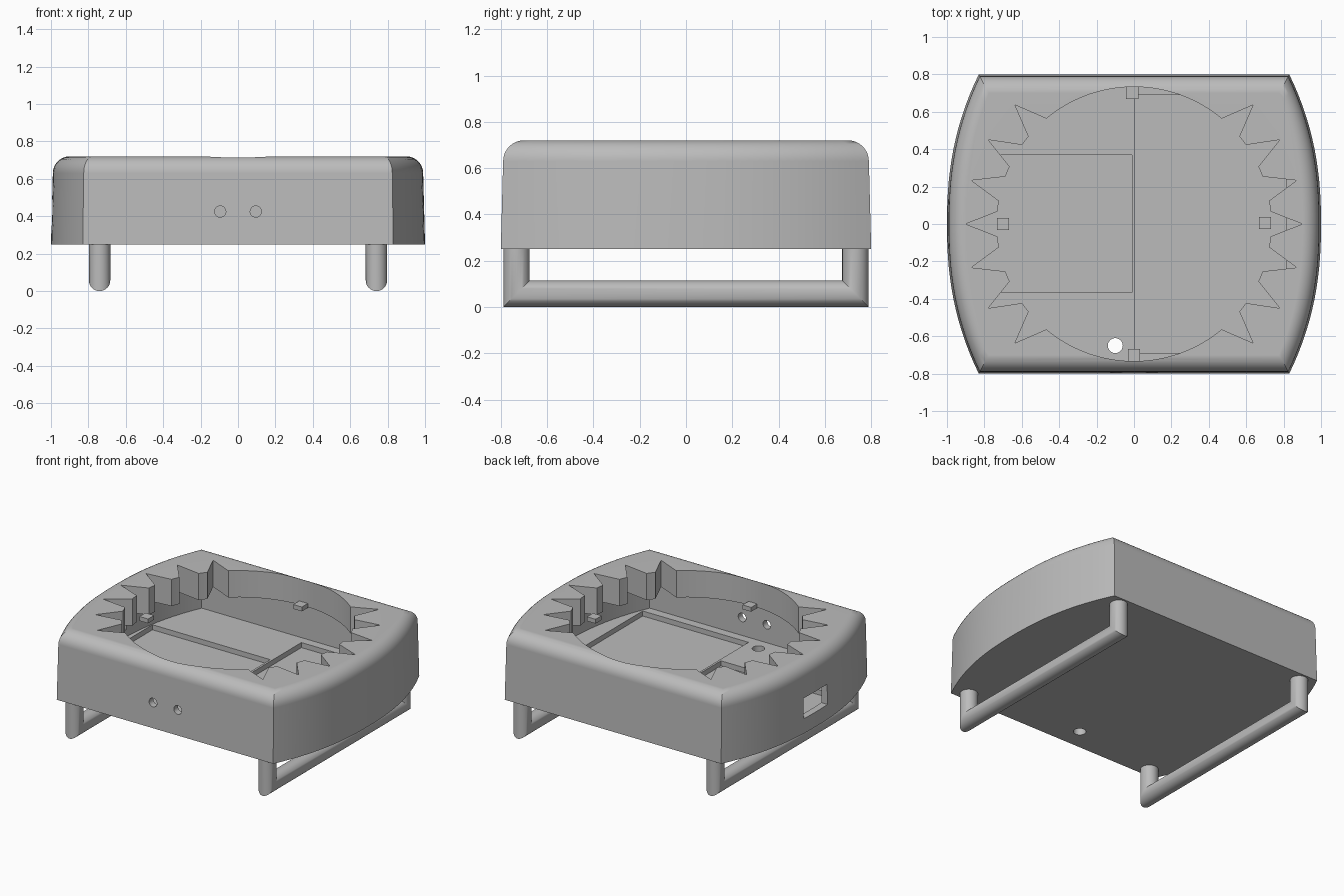
import bpy, bmesh
from math import sin, cos, pi, radians
from mathutils import Matrix, Vector

if "Cube" in bpy.data.objects:
    bpy.data.objects.remove(bpy.data.objects["Cube"])

grey = bpy.data.materials.new("plain_grey")
grey.use_nodes = True
grey.diffuse_color = (0.5, 0.5, 0.5, 1)
grey.node_tree.nodes["Principled BSDF"].inputs["Base Color"].default_value = (0.5, 0.5, 0.5, 1)


def finish(bm, name):
    bmesh.ops.recalc_face_normals(bm, faces=bm.faces)
    mesh = bpy.data.meshes.new(name)
    bm.to_mesh(mesh)
    bm.free()
    mesh.materials.append(grey)
    obj = bpy.data.objects.new(name, mesh)
    bpy.context.collection.objects.link(obj)
    return obj


def activate(obj):
    bpy.ops.object.select_all(action='DESELECT')
    obj.select_set(True)
    bpy.context.view_layer.objects.active = obj


def loft(rings, name):
    """Skin a stack of equal closed rings and cap both ends."""
    bm = bmesh.new()
    rows = [[bm.verts.new(p) for p in ring] for ring in rings]
    n = len(rows[0])
    for a, b in zip(rows, rows[1:]):
        for i in range(n):
            j = (i + 1) % n
            bm.faces.new((a[i], a[j], b[j], b[i]))
    bm.faces.new(rows[0][::-1])
    bm.faces.new(rows[-1])
    return finish(bm, name)


def outline(inset, z, steps=28):
    """Flat front and back, bowed sides."""
    half = 0.8 - inset
    side = []
    for i in range(steps + 1):
        y = half * (2 * i / steps - 1)
        side.append((1 - inset - 0.17 * (abs(y) / 0.8) ** 2.3, y, z))
    return side + [(-x, -y, z) for x, y, z in side]


def box(x0, x1, y0, y1, z0, z1, name="box_cutter"):
    bm = bmesh.new()
    bmesh.ops.create_cube(bm, size=1)
    for v in bm.verts:
        v.co = Vector(((x0 + x1) / 2 + v.co.x * (x1 - x0),
                       (y0 + y1) / 2 + v.co.y * (y1 - y0),
                       (z0 + z1) / 2 + v.co.z * (z1 - z0)))
    return finish(bm, name)


def cylinder(radius, depth, centre, segments, axis='Z'):
    bm = bmesh.new()
    turn = Matrix.Rotation(pi / 2, 4, 'X') if axis == 'Y' else Matrix()
    bmesh.ops.create_cone(bm, cap_ends=True, segments=segments, radius1=radius,
                          radius2=radius, depth=depth,
                          matrix=Matrix.Translation(centre) @ turn)
    return finish(bm, "round_cutter")


def spike(angle):
    """Triangular prism pointing away from the opening."""
    c, s = cos(angle), sin(angle)
    flat = [(0.727, -0.068), (0.9, 0), (0.727, 0.068)]
    return loft([[(c * r - s * t, s * r + c * t, z) for r, t in flat]
                 for z in (0.48, 0.9)], "spike_cutter")


# Body shell with rounded upper edge
R = 0.09
profile = [(0, 0.25), (0.01, 0.72 - R)]
profile += [(0.01 + R * (1 - cos(a)), 0.72 - R + R * sin(a))
            for a in (radians(90 * i / 8) for i in range(1, 9))]
body = loft([outline(d, z) for d, z in profile], "body")

# Cavity, round opening, floor pockets, port and holes
cutters = [
    loft([outline(0.05, 0.30), outline(0.05, 0.535)], "cavity_cutter"),
    cylinder(0.733, 0.5, (0, 0, 0.7), 96),
    box(-0.915, -0.012, -0.365, 0.37, 0.265, 0.4),
    box(0.003, 0.815, -0.69, 0.69, 0.265, 0.4),
    box(-1.1, -0.85, -0.13, 0.13, 0.35, 0.49),
    cylinder(0.04, 0.3, (-0.1, -0.65, 0.28), 24),
]
cutters += [cylinder(0.03, 0.2, (x, -0.79, 0.425), 24, 'Y') for x in (-0.095, 0.095)]
# Sunburst notches on both sides of the opening
for facing in (0, pi):
    cutters += [spike(facing + radians(15 * k)) for k in range(-3, 4)]

for cutter in cutters:
    activate(body)
    mod = body.modifiers.new("cut", 'BOOLEAN')
    mod.operation = 'DIFFERENCE'
    mod.solver = 'EXACT'
    mod.object = cutter
    bpy.ops.object.modifier_apply(modifier=mod.name)
    bpy.data.objects.remove(cutter)

activate(body)
bpy.ops.object.shade_smooth_by_angle(angle=radians(30))
weighted = body.modifiers.new("weighted_normals", 'WEIGHTED_NORMAL')
weighted.keep_sharp = True

# Small support tabs around the opening
for name, x, y in (("back_tab", -0.01, 0.70), ("front_tab", 0, -0.70),
                   ("left_tab", 0.70, 0.005), ("right_tab", -0.70, 0)):
    box(x - 0.033, x + 0.033, y - 0.033, y + 0.033, 0.53, 0.56, name)

# Skid legs: round bar bent into a U with mitred corners
r = 0.057


def bar_ring(x, side, z, mitre):
    ring = []
    for i in range(32):
        t = 2 * pi * i / 32
        ring.append((x + r * cos(t), side * (0.732 + r * sin(t)), z - mitre * r * sin(t)))
    return ring


for name, x in (("left_leg", 0.74), ("right_leg", -0.74)):
    leg = loft([bar_ring(x, -1, 0.258, 0), bar_ring(x, -1, r, 1),
                bar_ring(x, 1, r, 1), bar_ring(x, 1, 0.258, 0)], name)
    activate(leg)
    bpy.ops.object.shade_smooth_by_angle(angle=radians(30))
